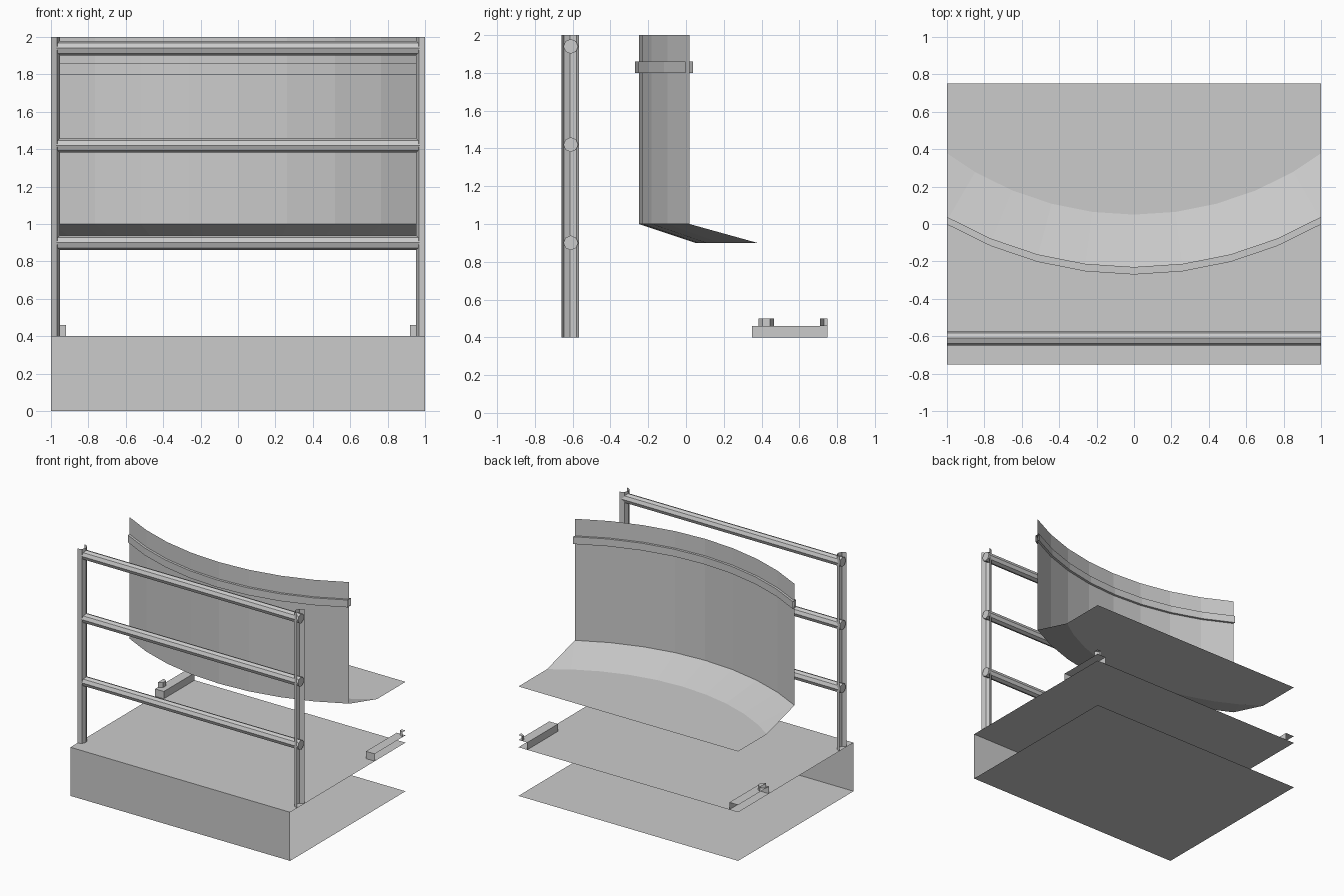
import bpy, bmesh
from math import sin, cos, radians, pi
from mathutils import Matrix, Vector

if "Cube" in bpy.data.objects:
    bpy.data.objects.remove(bpy.data.objects["Cube"])


def finish(name, bm):
    me = bpy.data.meshes.new(name)
    bm.to_mesh(me)
    bm.free()
    ob = bpy.data.objects.new(name, me)
    bpy.context.collection.objects.link(ob)
    return ob


def loft(name, rows):
    """Quads between successive rows of points."""
    bm = bmesh.new()
    vs = [[bm.verts.new(p) for p in r] for r in rows]
    for a, b in zip(vs, vs[1:]):
        for i in range(len(a) - 1):
            bm.faces.new((a[i], a[i + 1], b[i + 1], b[i]))
    bmesh.ops.remove_doubles(bm, verts=bm.verts[:], dist=1e-5)
    return finish(name, bm)


def open_box(name, lo, hi, open_sides):
    """Box with the faces pointing along open_sides left out."""
    lo, hi = Vector(lo), Vector(hi)
    bm = bmesh.new()
    bmesh.ops.create_cube(bm, size=1, matrix=Matrix.Translation((lo + hi) / 2)
                          @ Matrix.Diagonal((*(hi - lo), 1)))
    bm.normal_update()
    gone = [f for f in bm.faces
            if any(f.normal.dot(Vector(d)) > 0.9 for d in open_sides)]
    bmesh.ops.delete(bm, geom=gone, context='FACES')
    return finish(name, bm)


def cut_prism(name, sides, r, x, y, z0, z1, caps):
    """Upright prism trimmed to the model's footprint."""
    bm = bmesh.new()
    bmesh.ops.create_cone(bm, cap_ends=caps, segments=sides, radius1=r, radius2=r,
                          depth=z1 - z0, matrix=Matrix.Translation((x, y, (z0 + z1) / 2)))
    for co, no in (((1, 0, 0), (1, 0, 0)), ((-1, 0, 0), (-1, 0, 0)),
                   ((0, .75, 0), (0, 1, 0))):
        bmesh.ops.bisect_plane(bm, geom=bm.verts[:] + bm.edges[:] + bm.faces[:],
                               dist=1e-5, plane_co=co, plane_no=no, clear_outer=True)
    return finish(name, bm)


L, R, BACK, DOWN = (-1, 0, 0), (1, 0, 0), (0, 1, 0), (0, 0, -1)

# Base slab, open at the sides and back
open_box("base", (-1, -.75, 0), (1, .75, .4), (L, R, BACK))

# Railing posts, side ledges
for side, label, outer in ((-1, "left", L), (1, "right", R)):
    cut_prism(label + "_post", 8, .047, side, -.613, .4, 2, False)
    xs = sorted((side, side * .92))
    open_box(label + "_ledge", (xs[0], .35, .4), (xs[1], .75, .46), (outer, BACK, DOWN))

# Railing bars
for i, z in enumerate((.9, 1.42, 1.94)):
    bm = bmesh.new()
    bmesh.ops.create_cone(bm, cap_ends=True, segments=8, radius1=.039, radius2=.039, depth=2,
                          matrix=Matrix.Translation((0, -.61, z)) @ Matrix.Rotation(pi / 2, 4, 'Y'))
    finish(f"rail_{i + 1}", bm)

# Bolts on the ledges
cut_prism("left_bolt", 6, .04, -1, .425, .46, .5, True)
cut_prism("right_bolt", 6, .04, 1, .75, .46, .5, True)


# Curved wall, arc centred at y = 1.75
def arc(r, z, dy=0):
    return [(r * sin(radians(a * 7.5)), 1.75 + dy - r * cos(radians(a * 7.5)), z)
            for a in range(-4, 5)]


wall_low = arc(2, 1)
loft("curved_wall", [wall_low, arc(2, 2)])

# Band around the wall
loft("wall_band", [arc(2, 1.8, -.02), arc(2, 1.86, -.02), arc(2, 1.86, .02),
                   arc(2, 1.8, .02), arc(2, 1.8, -.02)])

# Sloped skirt under the wall, running out to the sides
lip = [(-1, .378, .9)] + arc(1.7, .9) + [(1, .378, .9)]
loft("sloped_skirt", [lip, [wall_low[0]] + wall_low + [wall_low[-1]]])

# Flat panel behind the skirt
loft("flat_panel", [[(x, .75, z) for x, y, z in lip], lip])
